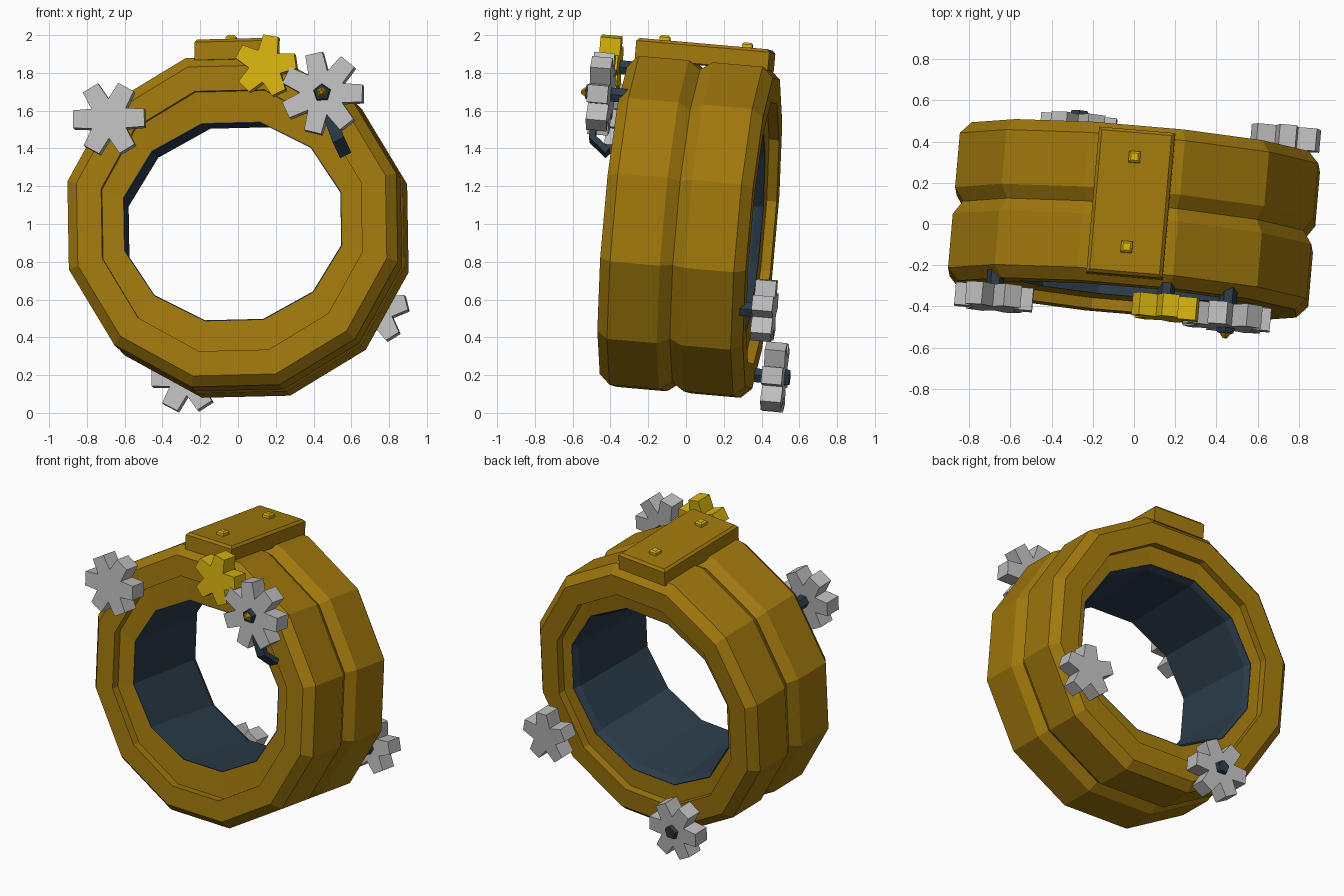
import bpy, bmesh, math
from mathutils import Matrix, Vector

if "Cube" in bpy.data.objects:
    bpy.data.objects.remove(bpy.data.objects["Cube"])


def material(name, rgb):
    m = bpy.data.materials.new(name)
    lin = [((c / 255 + 0.055) / 1.055) ** 2.4 if c > 10 else c / 255 / 12.92 for c in rgb]
    m.diffuse_color = (*lin, 1)
    m.use_nodes = True
    m.node_tree.nodes["Principled BSDF"].inputs["Base Color"].default_value = m.diffuse_color
    return m


BRASS = material("brass", (160, 120, 12))
YELLOW = material("bright_gold", (216, 180, 14))
SILVER = material("silver", (190, 190, 190))
DARK = material("dark_blue_steel", (43, 60, 74))

# whole model is slightly tilted: everything is built upright, then placed by FRAME
FRAME = Matrix.Translation((0, 0.02, 0.985)) @ (
    Matrix.Rotation(math.radians(-5), 4, 'Z')
    @ Matrix.Rotation(math.radians(-5), 4, 'X')
    @ Matrix.Rotation(math.radians(-1.4), 4, 'Y'))
INV = FRAME.inverted()


def finish(bm, name, mat):
    bmesh.ops.recalc_face_normals(bm, faces=bm.faces)
    me = bpy.data.meshes.new(name)
    bm.to_mesh(me)
    bm.free()
    me.materials.append(mat)
    ob = bpy.data.objects.new(name, me)
    bpy.context.collection.objects.link(ob)
    ob.matrix_world = FRAME
    return ob


def lathe(name, profile, mat, n=12):
    """profile: closed loop of (radius x, radius z, y)"""
    bm = bmesh.new()
    rings = []
    for k in range(n):
        a = math.radians(15 + 360 * k / n)
        rings.append([bm.verts.new((rx * math.cos(a), y, rz * math.sin(a))) for rx, rz, y in profile])
    m = len(profile)
    for k in range(n):
        p, q = rings[k], rings[(k + 1) % n]
        for i in range(m):
            j = (i + 1) % m
            bm.faces.new((p[i], p[j], q[j], q[i]))
    return finish(bm, name, mat)


def prism(name, pts, y0, y1, mat, taper=1.0, centre=(0, 0)):
    """extrude an x-z outline from y0 to y1, optionally tapering"""
    bm = bmesh.new()
    cx, cz = centre
    a = [bm.verts.new((cx + x, y0, cz + z)) for x, z in pts]
    b = [bm.verts.new((cx + x * taper, y1, cz + z * taper)) for x, z in pts]
    n = len(pts)
    bm.faces.new(a)
    bm.faces.new(b)
    for i in range(n):
        j = (i + 1) % n
        bm.faces.new((a[i], a[j], b[j], b[i]))
    return finish(bm, name, mat)


def block(name, size, loc, mat, bevel=0.0):
    bm = bmesh.new()
    bmesh.ops.create_cube(bm, size=1, matrix=Matrix.Translation(loc) @ Matrix.Diagonal((*size, 1)))
    if bevel:
        top = [e for e in bm.edges if all(v.co.z > loc[2] for v in e.verts)]
        bmesh.ops.bevel(bm, geom=top, offset=bevel, segments=1, affect='EDGES')
    return finish(bm, name, mat)


def ngon(r, n, start=90):
    return [(r * math.cos(math.radians(start + 360 * i / n)),
             r * math.sin(math.radians(start + 360 * i / n))) for i in range(n)]


def gear_outline(r, teeth, start):
    pts = []
    for i in range(teeth):
        a = math.radians(start + 360 * i / teeth)
        h = 0.24 if teeth < 7 else 0.21
        u, v = Vector((math.cos(a), math.sin(a))), Vector((-math.sin(a), math.cos(a)))
        for s in (-1, 1):
            p = u * r * 0.97 + v * r * h * s
            pts.append((p.x, p.y))
        b = a + math.pi / teeth
        pts.append((0.54 * r * math.cos(b), 0.54 * r * math.sin(b)))
    return pts


# ring body: chamfered rims, central groove, recessed inner step on both ends
half = [(0.715, 0.335), (0.715, 0.388), (0.85, 0.388), (0.905, 0.33), (0.905, 0.065)]
outer = [(r, r, -y) for r, y in half] + [(0.86, 0.86, 0)] + [(r, r, y) for r, y in reversed(half)]
lathe("ring_body", outer + [(0.65, 0.595, 0.325), (0.60, 0.545, -0.325)], BRASS)
# dark inner lining with a flared back lip
lathe("inner_lining", [(0.655, 0.60, 0.322), (0.645, 0.59, 0.326), (0.625, 0.57, 0.285),
                       (0.595, 0.54, -0.327), (0.61, 0.555, -0.322)], DARK)

# top plate with two rivets
block("top_plate", (0.37, 0.71, 0.11), (0, 0, 0.915), BRASS, 0.015)
for s in (-1, 1):
    block("plate_rivet", (0.055, 0.055, 0.04), (0, 0.22 * s, 0.978), YELLOW, 0.01)

# gears: name, world centre, radius, teeth, first tooth angle, colour, hub
GEARS = [
    ("left_front_gear", (-0.68, -0.355, 1.555), 0.195, 6, 0, SILVER, False),
    ("yellow_front_gear", (0.15, -0.405, 1.835), 0.165, 5, 79, YELLOW, False),
    ("right_front_gear", (0.45, -0.45, 1.69), 0.22, 7, 101, SILVER, True),
    ("right_back_gear", (0.735, 0.415, 0.54), 0.17, 5, 13, SILVER, False),
    ("bottom_back_gear", (-0.27, 0.47, 0.19), 0.19, 6, 1, SILVER, True),
]
for name, c, r, teeth, start, mat, hub in GEARS:
    p = INV @ Vector(c)
    s = -1 if p.y < 0 else 1
    cen = (p.x, p.z)
    face = p.y + s * 0.055
    prism(name, gear_outline(r, teeth, start), p.y - s * 0.055, face, mat, centre=cen)
    prism(name + "_shaft", ngon(0.042, 6, 0), s * 0.31, p.y, DARK, centre=cen)
    if hub:
        prism(name + "_hub", ngon(0.052, 5), face - s * 0.01, face + s * 0.025, DARK, 0.8, cen)
        if s < 0:
            prism(name + "_hub_tip", ngon(0.034, 5), face + s * 0.02, face + s * 0.05, BRASS, 0.35, cen)

# bent lever hanging below the right front gear
path = [INV @ Vector(v) for v in ((0.475, -0.485, 1.60), (0.53, -0.495, 1.45), (0.565, -0.415, 1.375))]
bm = bmesh.new()
rows = []
for i, p in enumerate(path):
    d = (path[min(i + 1, 2)] - path[max(i - 1, 0)]).normalized()
    side = Vector((0.9, 0, 0.42)).normalized()
    nrm = d.cross(side).normalized()
    rows.append([bm.verts.new(p + side * a * 0.033 + nrm * b * 0.018)
                 for a, b in ((-1, -1), (1, -1), (1, 1), (-1, 1))])
for p, q in zip(rows, rows[1:]):
    for i in range(4):
        j = (i + 1) % 4
        bm.faces.new((p[i], p[j], q[j], q[i]))
bm.faces.new(rows[0])
bm.faces.new(rows[-1])
finish(bm, "bent_lever", DARK)
